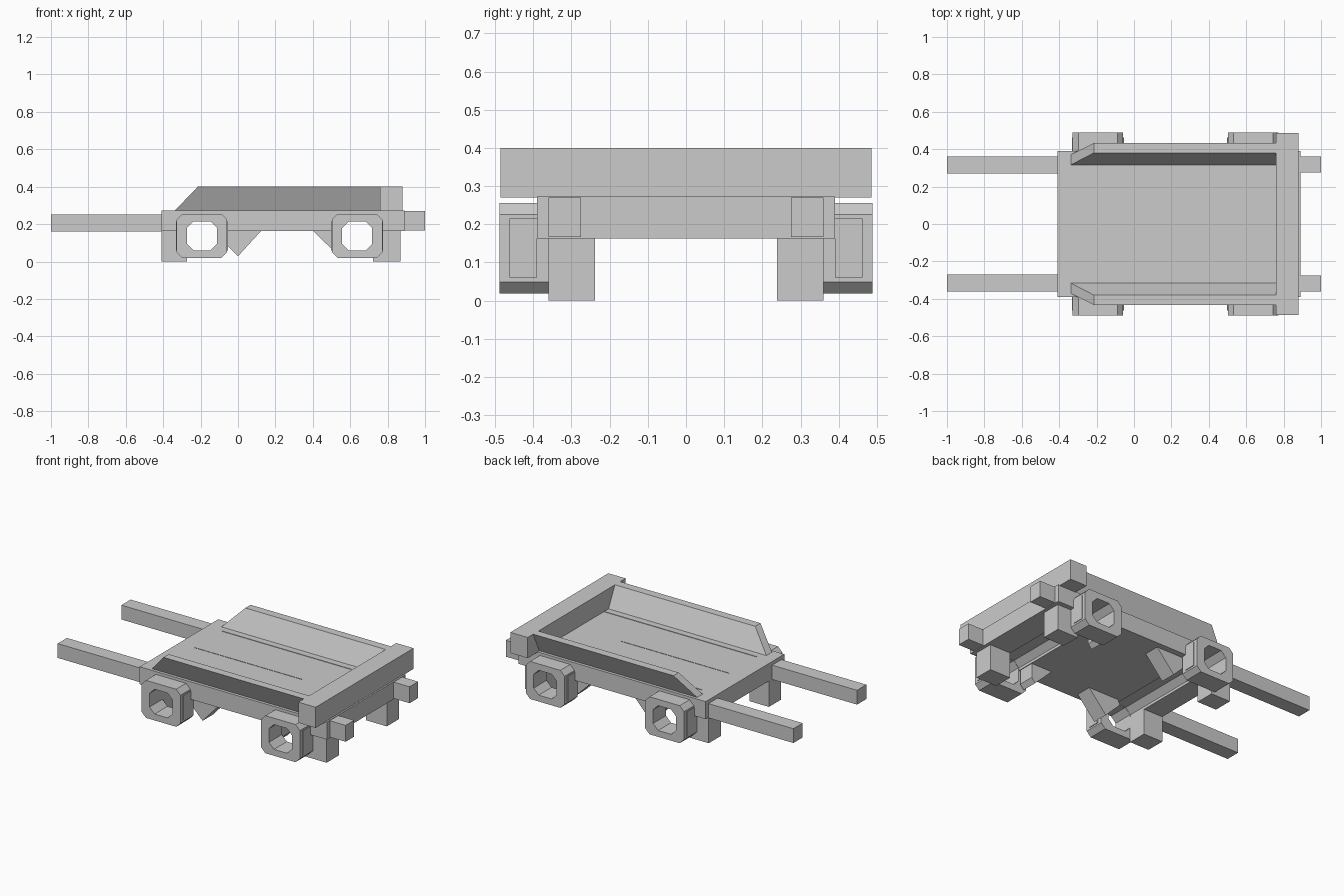
import bpy, bmesh

if "Cube" in bpy.data.objects:
    bpy.data.objects.remove(bpy.data.objects["Cube"])


def finish(name, bm, mirror=True):
    bmesh.ops.recalc_face_normals(bm, faces=bm.faces)
    mesh = bpy.data.meshes.new(name)
    bm.to_mesh(mesh)
    bm.free()
    ob = bpy.data.objects.new(name, mesh)
    bpy.context.collection.objects.link(ob)
    if mirror:
        m = ob.modifiers.new("mirror", 'MIRROR')
        m.use_axis = (False, True, False)
    return ob


def loft(name, a, b, mirror=True):
    """Solid between two matching 3D outlines."""
    bm = bmesh.new()
    va = [bm.verts.new(p) for p in a]
    vb = [bm.verts.new(p) for p in b]
    bm.faces.new(va)
    bm.faces.new(vb[::-1])
    n = len(va)
    for i in range(n):
        j = (i + 1) % n
        bm.faces.new((va[i], vb[i], vb[j], va[j]))
    return finish(name, bm, mirror)


def prism(name, profile, y0, y1, mirror=True):
    """Extrude an (x, z) profile along y."""
    return loft(name, [(x, y0, z) for x, z in profile],
                [(x, y1, z) for x, z in profile], mirror)


def box(name, x0, x1, y0, y1, z0, z1, mirror=True):
    return prism(name, [(x0, z0), (x1, z0), (x1, z1), (x0, z1)], y0, y1, mirror)


def octagon(cx, cz, hx, hz, c):
    return [(cx + x, cz + z) for x, z in (
        (hx, hz - c), (hx - c, hz), (c - hx, hz), (-hx, hz - c),
        (-hx, c - hz), (c - hx, -hz), (hx - c, -hz), (hx, c - hz))]


def wheel(name, cx):
    """Chamfered square ring with an octagonal opening."""
    outer = octagon(cx, 0.137, 0.135, 0.118, 0.03)
    inner = octagon(cx, 0.137, 0.08, 0.078, 0.035)
    bm = bmesh.new()
    loops = [[bm.verts.new((x, y, z)) for x, z in ring] for ring, y in (
        (outer, 0.36), (outer, 0.488), (inner, 0.488), (inner, 0.36))]
    for k in range(4):
        a, b = loops[k], loops[(k + 1) % 4]
        for i in range(8):
            j = (i + 1) % 8
            bm.faces.new((a[i], a[j], b[j], b[i]))
    return finish(name, bm)


# Deck: one slab with two notches underneath in line with the wheel holes
prism("deck", [(-0.41, 0.163), (-0.275, 0.163), (-0.275, 0.18), (-0.24, 0.216),
               (-0.148, 0.216), (-0.112, 0.18), (-0.112, 0.163),
               (0.554, 0.163), (0.554, 0.18), (0.59, 0.216),
               (0.684, 0.216), (0.72, 0.18), (0.72, 0.163),
               (0.89, 0.163), (0.89, 0.273), (-0.41, 0.273)], -0.39, 0.39, False)

# Plank seams on the deck
box("plank_seam_side", -0.30, 0.76, 0.269, 0.275, 0.27, 0.276)
box("plank_seam_centre", -0.30, 0.45, -0.002, 0.002, 0.27, 0.275, False)

# Handles and rear beam ends
box("handle", -1.0, -0.40, 0.27, 0.362, 0.16, 0.25)
box("beam_end", 0.88, 1.0, 0.275, 0.36, 0.167, 0.27)

# Headboard and outward-leaning side walls
box("headboard", 0.76, 0.88, -0.486, 0.486, 0.27, 0.40, False)
loft("side_wall",
     [(-0.34, 0.315, 0.27), (-0.34, 0.37, 0.27), (-0.215, 0.432, 0.40), (-0.215, 0.38, 0.40)],
     [(0.77, 0.315, 0.27), (0.77, 0.37, 0.27), (0.77, 0.432, 0.40), (0.77, 0.38, 0.40)])

# Legs
box("front_leg", -0.41, -0.274, 0.238, 0.36, 0.0, 0.17)
box("rear_leg", 0.722, 0.868, 0.238, 0.36, 0.0, 0.17)

# Diagonal struts beside the wheels
prism("front_strut", [(0.125, 0.165), (0.0, 0.028), (-0.105, 0.133), (-0.09, 0.17)], 0.25, 0.352)
prism("rear_strut", [(0.40, 0.165), (0.525, 0.043), (0.55, 0.072), (0.55, 0.17)], 0.25, 0.352)

# Wheels with small pads on their flat sides
for name, cx in (("front_wheel", -0.193), ("rear_wheel", 0.637)):
    wheel(name, cx)
    box(name + "_pad", cx - 0.139, cx - 0.13, 0.39, 0.462, 0.06, 0.215)
    box(name + "_pad_back", cx + 0.13, cx + 0.139, 0.39, 0.462, 0.06, 0.215)
